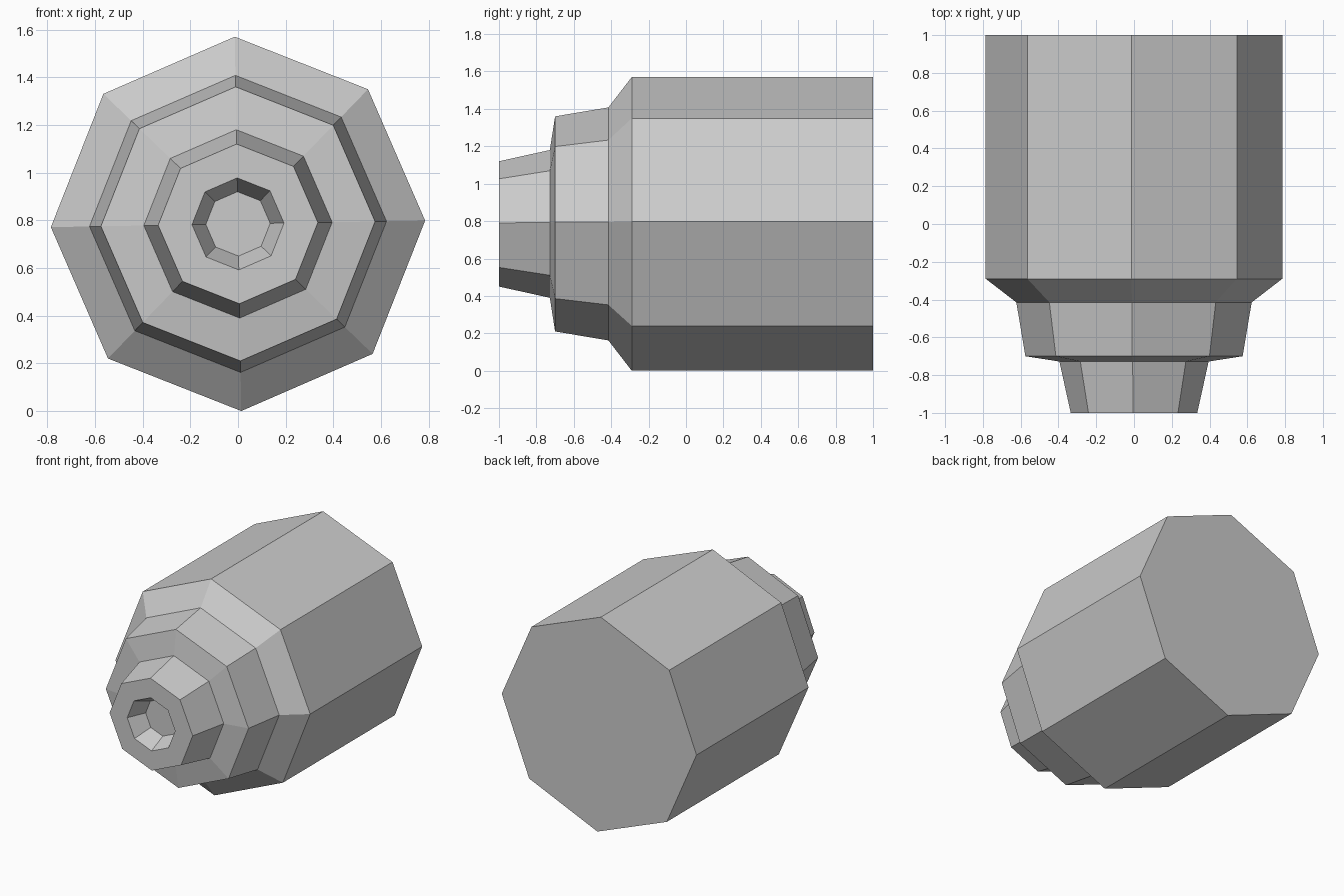
import bpy
import bmesh
from math import cos, sin, tau, radians

if "Cube" in bpy.data.objects:
    bpy.data.objects.remove(bpy.data.objects["Cube"], do_unlink=True)

SIDES = 8
TWIST = radians(1)
CENTRE_Z = 0.785

grey = bpy.data.materials.new("plain grey")
grey.use_nodes = True
colour = (0.6, 0.6, 0.6, 1)
grey.diffuse_color = colour
grey.node_tree.nodes["Principled BSDF"].inputs["Base Color"].default_value = colour

# Stepped profile as (y, radius), from the back cap to the floor of the front hole
profile = [
    (1.0, 0.785), (-0.29, 0.785),       # main barrel
    (-0.415, 0.623), (-0.70, 0.575),    # shoulder and collar
    (-0.728, 0.395), (-1.0, 0.335),     # nozzle
    (-1.0, 0.193), (-0.87, 0.135),      # tapered hole
]


def ring(bm, y, radius):
    angles = [TWIST + tau * i / SIDES for i in range(SIDES)]
    return [bm.verts.new((radius * cos(a), y, CENTRE_Z + radius * sin(a))) for a in angles]


bm = bmesh.new()
rings = [ring(bm, y, r) for y, r in profile]
for a, b in zip(rings, rings[1:]):
    for i in range(SIDES):
        j = (i + 1) % SIDES
        bm.faces.new((a[i], a[j], b[j], b[i]))
# Back cap and hole floor
bm.faces.new(rings[0])
bm.faces.new(rings[-1])
bmesh.ops.recalc_face_normals(bm, faces=bm.faces)

mesh = bpy.data.meshes.new("stepped_barrel")
bm.to_mesh(mesh)
bm.free()
mesh.materials.append(grey)
barrel = bpy.data.objects.new("stepped_barrel", mesh)
bpy.context.collection.objects.link(barrel)
